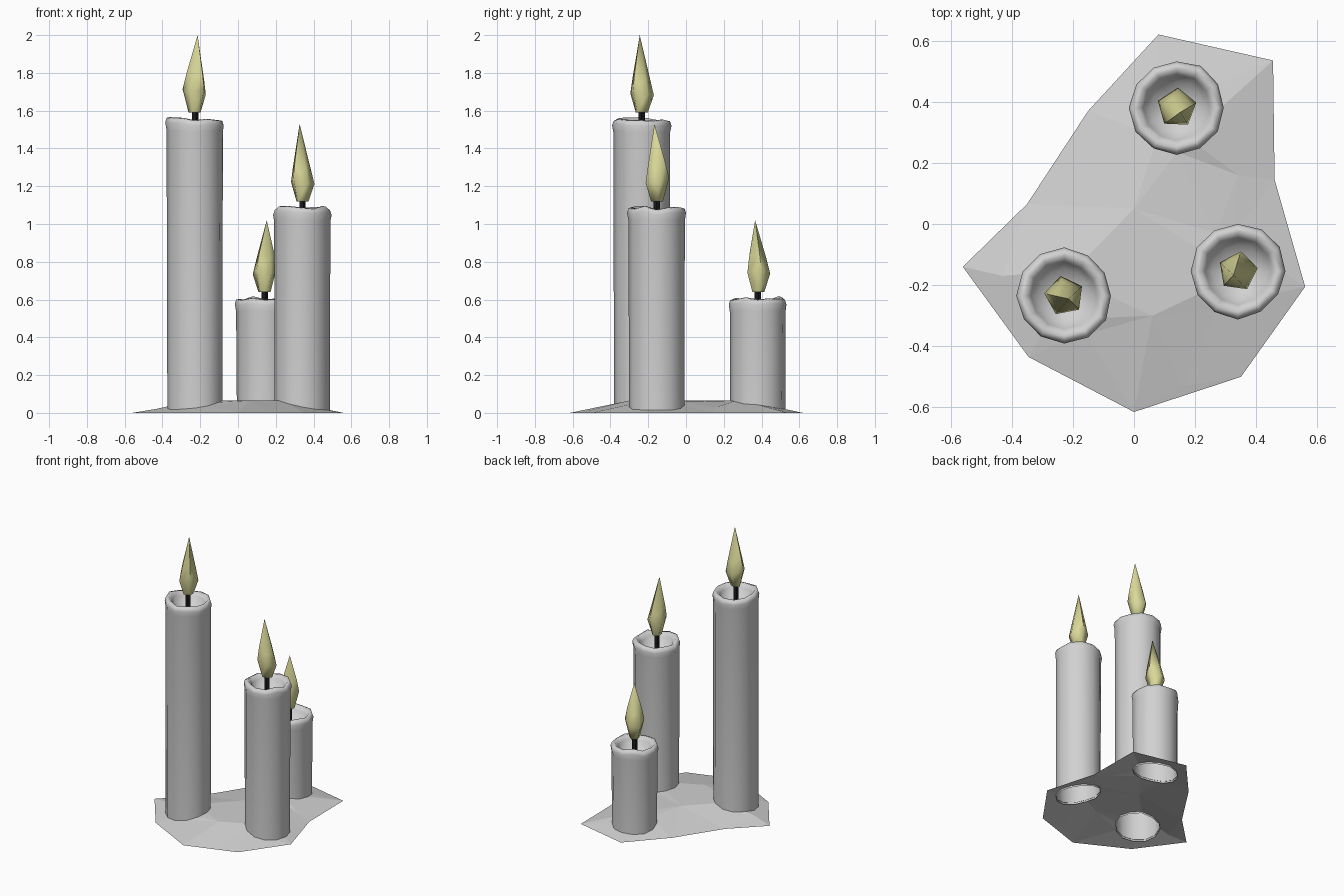
import bpy, bmesh, math, random
from mathutils import Vector
from mathutils.geometry import delaunay_2d_cdt, intersect_point_line

random.seed(4)
cube = bpy.data.objects.get("Cube")
if cube:
    bpy.data.objects.remove(cube, do_unlink=True)


def material(name, color):
    m = bpy.data.materials.new(name)
    m.use_nodes = True
    m.diffuse_color = (*color, 1)
    m.node_tree.nodes["Principled BSDF"].inputs["Base Color"].default_value = (*color, 1)
    return m


WAX = material("pale grey wax", (0.64, 0.64, 0.64))
FLAME = material("yellow flame", (0.70, 0.69, 0.32))
WICK = material("black wick", (0.01, 0.01, 0.01))

OUTLINE = [Vector(p) for p in (
    (0.08, 0.62), (-0.15, 0.37), (-0.35, 0.065), (-0.56, -0.14), (-0.345, -0.435),
    (0, -0.615), (0.35, -0.5), (0.56, -0.205), (0.46, 0.145), (0.455, 0.535))]
SIDES = 12
# name, centre, rim height, flame tip offset
CANDLES = [("tall", Vector((-0.228, -0.235)), 1.55, (0.014, -0.01)),
           ("medium", Vector((0.34, -0.155)), 1.08, (-0.014, -0.012)),
           ("short", Vector((0.14, 0.38)), 0.6, (0.012, -0.014))]


def puddle_height(p):
    """Wax rises from the rim of the puddle to a low plateau."""
    d = 9
    for a, b in zip(OUTLINE, OUTLINE[1:] + OUTLINE[:1]):
        q, t = intersect_point_line(p, a, b)
        q = a.lerp(b, min(1, max(0, t)))
        d = min(d, (p - q.to_2d()).length)
    return 0.065 * min(1, d / 0.26)


def circle(centre, r, n=SIDES, turn=0.0):
    return [centre + Vector((math.cos(a), math.sin(a))) * r
            for a in (turn + math.tau * i / n for i in range(n))]


def finish(name, bm, mat, angle):
    bmesh.ops.recalc_face_normals(bm, faces=bm.faces)
    me = bpy.data.meshes.new(name)
    bm.to_mesh(me)
    bm.free()
    ob = bpy.data.objects.new(name, me)
    bpy.context.collection.objects.link(ob)
    me.materials.append(mat)
    if angle:
        bpy.ops.object.select_all(action="DESELECT")
        ob.select_set(True)
        bpy.context.view_layer.objects.active = ob
        bpy.ops.object.shade_smooth_by_angle(angle=math.radians(angle))
    return ob


def loft(name, rings, mat, angle, cap_start=False, cap_end=True):
    """Skin a list of equal rings; a one-point ring closes to a tip."""
    bm = bmesh.new()
    loops = [[bm.verts.new(p) for p in ring] for ring in rings]
    for a, b in zip(loops, loops[1:]):
        n = len(a)
        for i in range(n):
            j = (i + 1) % n
            if len(b) == 1:
                bm.faces.new((a[i], a[j], b[0]))
            else:
                bm.faces.new((a[i], a[j], b[j], b[i]))
    if cap_start:
        bm.faces.new(loops[0])
    if cap_end and len(loops[-1]) > 2:
        bm.faces.new(loops[-1])
    return finish(name, bm, mat, angle)


# Wax puddle: a faceted sheet with an opening under each candle
points = list(OUTLINE)
polygons = [list(range(len(points)))]
for _, c, _, _ in CANDLES:
    polygons.append(list(range(len(points), len(points) + SIDES)))
    points += circle(c, 0.144)
points += [Vector(p) for p in ((0, 0.05), (0.16, -0.53), (0.41, -0.33), (-0.43, -0.17),
                               (-0.05, 0.36), (0.34, 0.16), (0.06, -0.3))]
verts, _, tris, *_ = delaunay_2d_cdt(points, [], polygons, 1, 1e-5)
bm = bmesh.new()
sheet = [bm.verts.new((v.x, v.y, puddle_height(v))) for v in verts]
for tri in tris:
    mid = sum((verts[i] for i in tri), Vector((0, 0))) / len(tri)
    if all((mid - c).length > 0.138 for _, c, _, _ in CANDLES):
        bm.faces.new([sheet[i] for i in tri])
bmesh.ops.dissolve_limit(bm, angle_limit=math.radians(1), verts=[], edges=bm.edges)
puddle = finish("wax_puddle", bm, WAX, 0)
if sum(p.normal.z for p in puddle.data.polygons) < 0:
    puddle.data.flip_normals()

for name, c, top, lean in CANDLES:
    # Candle body with a wobbly rolled lip and a hollow well
    wobble = [random.uniform(-0.012, 0.012) for _ in range(SIDES)]
    swell = [random.uniform(-0.004, 0.004) for _ in range(SIDES)]
    rings = [[(p.x, p.y, puddle_height(p) - 0.012) for p in circle(c, 0.146)]]
    for r, dz, k in ((0.149, -0.06, 0.5), (0.155, -0.022, 1), (0.147, 0.002, 1),
                     (0.128, 0.006, 1), (0.108, -0.02, 1), (0.085, -0.075, 0.3)):
        ring = []
        for i, p in enumerate(circle(Vector((0, 0)), 1)):
            q = c + p * (r + swell[i] * k)
            ring.append((q.x, q.y, top + dz + wobble[i] * k))
        rings.append(ring)
    rings.append([(c.x, c.y, top - 0.085)])
    loft(name + "_candle", rings, WAX, 80)

    # Wick
    loft(name + "_wick", [[(p.x, p.y, z) for p in circle(c, 0.018, 5)]
                          for z in (top - 0.09, top + 0.07)], WICK, 0, cap_start=True)

    # Flame: five-sided drop with an off-centre tip
    turn = random.uniform(0, math.tau)
    tip = c + Vector(lean)
    flame = []
    for r, dz, drift in ((0.034, 0.04, 0), (0.066, 0.145, 0), (0.05, 0.225, 0.3)):
        ring = circle(c.lerp(tip, drift), r, 5, turn)
        flame.append([(p.x, p.y, top + dz + (0.02 * math.cos(2 * i) if dz > 0.1 else 0))
                      for i, p in enumerate(ring)])
    flame.append([(tip.x, tip.y, top + (0.45 if name != "short" else 0.42))])
    loft(name + "_flame", flame, FLAME, 75, cap_start=True)
